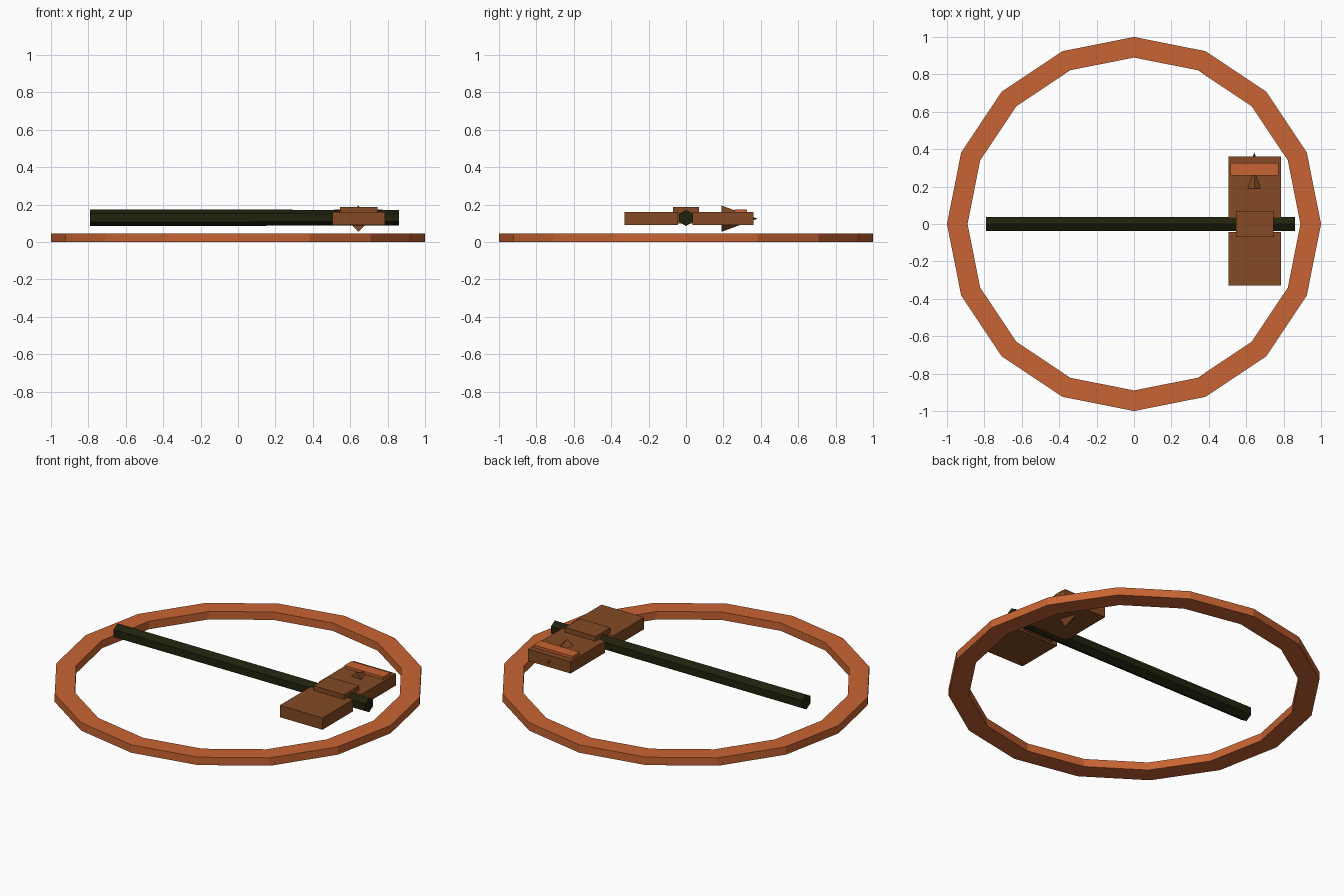
import bpy, bmesh
from math import sin, cos, tau
from mathutils import Vector

if "Cube" in bpy.data.objects:
    bpy.data.objects.remove(bpy.data.objects["Cube"])


def material(name, rgb):
    mat = bpy.data.materials.new(name)
    mat.use_nodes = True
    mat.diffuse_color = (*rgb, 1)
    mat.node_tree.nodes["Principled BSDF"].inputs["Base Color"].default_value = (*rgb, 1)
    return mat


ORANGE = material("burnt orange", (0.58, 0.127, 0.033))
BROWN = material("brown", (0.23, 0.068, 0.017))
DARK = material("dark olive", (0.015, 0.015, 0.004))


def finish(name, bm, mat):
    bmesh.ops.recalc_face_normals(bm, faces=bm.faces)
    mesh = bpy.data.meshes.new(name)
    bm.to_mesh(mesh)
    bm.free()
    mesh.materials.append(mat)
    obj = bpy.data.objects.new(name, mesh)
    bpy.context.collection.objects.link(obj)
    return obj


def box(name, low, high, mat):
    low, high = Vector(low), Vector(high)
    bm = bmesh.new()
    bmesh.ops.create_cube(bm, size=1)
    bmesh.ops.scale(bm, vec=high - low, verts=bm.verts)
    bmesh.ops.translate(bm, vec=(low + high) / 2, verts=bm.verts)
    return finish(name, bm, mat)


def loop(bm, sides, place):
    """Regular polygon of verts; place maps (cos, sin) to a position."""
    return [bm.verts.new(place(cos(tau * i / sides), sin(tau * i / sides)))
            for i in range(sides)]


def bridge(bm, a, b):
    for i in range(len(a)):
        j = (i + 1) % len(a)
        bm.faces.new((a[i], a[j], b[j], b[i]))


# Flat sixteen-sided hoop
bm = bmesh.new()
section = [(1, 0), (1, 0.047), (0.89, 0.047), (0.89, 0)]
hoops = [loop(bm, 16, lambda c, s, r=r, z=z: (r * c, r * s, z)) for r, z in section]
for i in range(4):
    bridge(bm, hoops[i], hoops[(i + 1) % 4])
finish("outer_ring", bm, ORANGE)

# Six-sided handle along x
MID = 0.13
bm = bmesh.new()
ends = [loop(bm, 6, lambda c, s, x=x, r=r: (x, r * s, MID + r * c))
        for x, r in ((-0.79, 0.044), (0.86, 0.042))]
bridge(bm, *ends)
for end in ends:
    bm.faces.new(end)
finish("handle", bm, DARK)

# Head halves on each side of the handle, joined by a collar
box("head_front", (0.505, -0.33, 0.09), (0.785, -0.042, 0.16), BROWN)
box("head_back", (0.505, 0.036, 0.09), (0.785, 0.36, 0.16), BROWN)
box("head_collar", (0.545, -0.07, 0.1), (0.745, 0.07, 0.188), BROWN)
box("head_band", (0.517, 0.258, 0.13), (0.772, 0.325, 0.175), ORANGE)

# Four-sided spike through the back half, pointing to +y
bm = bmesh.new()
base = loop(bm, 4, lambda c, s: (0.643 + 0.07 * c, 0.19, 0.125 + 0.07 * s))
tip = bm.verts.new((0.643, 0.383, 0.125))
bm.faces.new(base)
for i in range(4):
    bm.faces.new((base[i], base[(i + 1) % 4], tip))
finish("head_spike", bm, BROWN)
